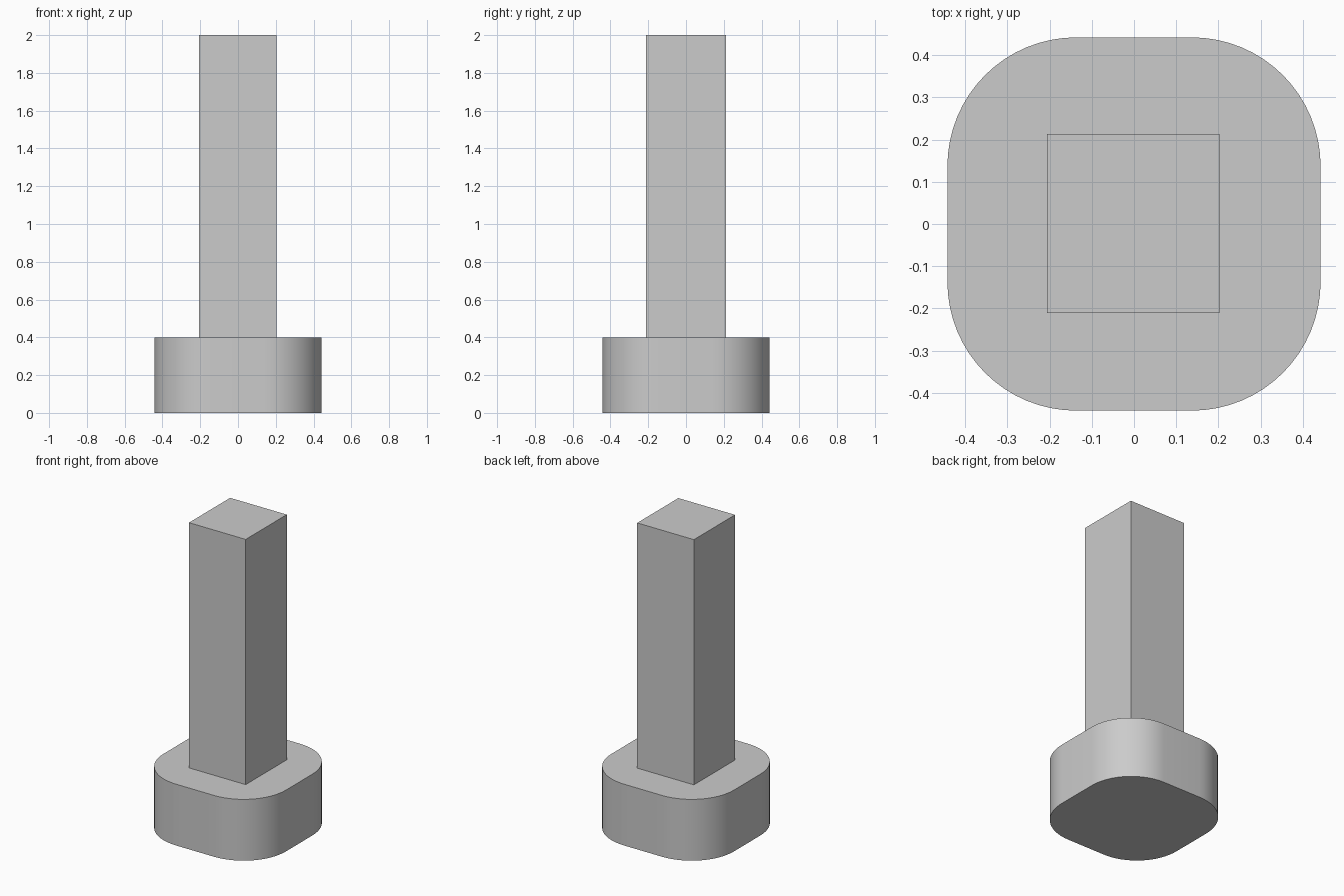
import bpy, bmesh
from math import sin, cos, radians

if "Cube" in bpy.data.objects:
    bpy.data.objects.remove(bpy.data.objects["Cube"])


def extrude_outline(name, points, z0, z1):
    """Solid prism from a closed outline."""
    bm = bmesh.new()
    face = bm.faces.new([bm.verts.new((x, y, z0)) for x, y in points])
    top = bmesh.ops.extrude_face_region(bm, geom=[face])["geom"]
    verts = [v for v in top if isinstance(v, bmesh.types.BMVert)]
    bmesh.ops.translate(bm, verts=verts, vec=(0, 0, z1 - z0))
    bmesh.ops.recalc_face_normals(bm, faces=bm.faces)
    mesh = bpy.data.meshes.new(name)
    bm.to_mesh(mesh)
    bm.free()
    obj = bpy.data.objects.new(name, mesh)
    bpy.context.collection.objects.link(obj)
    return obj


def rounded_square(half, radius, steps):
    c = half - radius
    points = []
    for i, (sx, sy) in enumerate([(1, 1), (-1, 1), (-1, -1), (1, -1)]):
        for k in range(steps + 1):
            a = radians(90 * (i + k / steps))
            points.append((sx * c + radius * cos(a), sy * c + radius * sin(a)))
    return points


# Rounded base block
base = extrude_outline("base", rounded_square(0.442, 0.305, 16), 0, 0.4)
bpy.context.view_layer.objects.active = base
base.select_set(True)
bpy.ops.object.shade_smooth_by_angle(angle=radians(30))

# Square post standing on the base
extrude_outline("post", [(-0.206, -0.211), (0.203, -0.211),
                         (0.203, 0.213), (-0.206, 0.213)], 0.4, 2.0)
